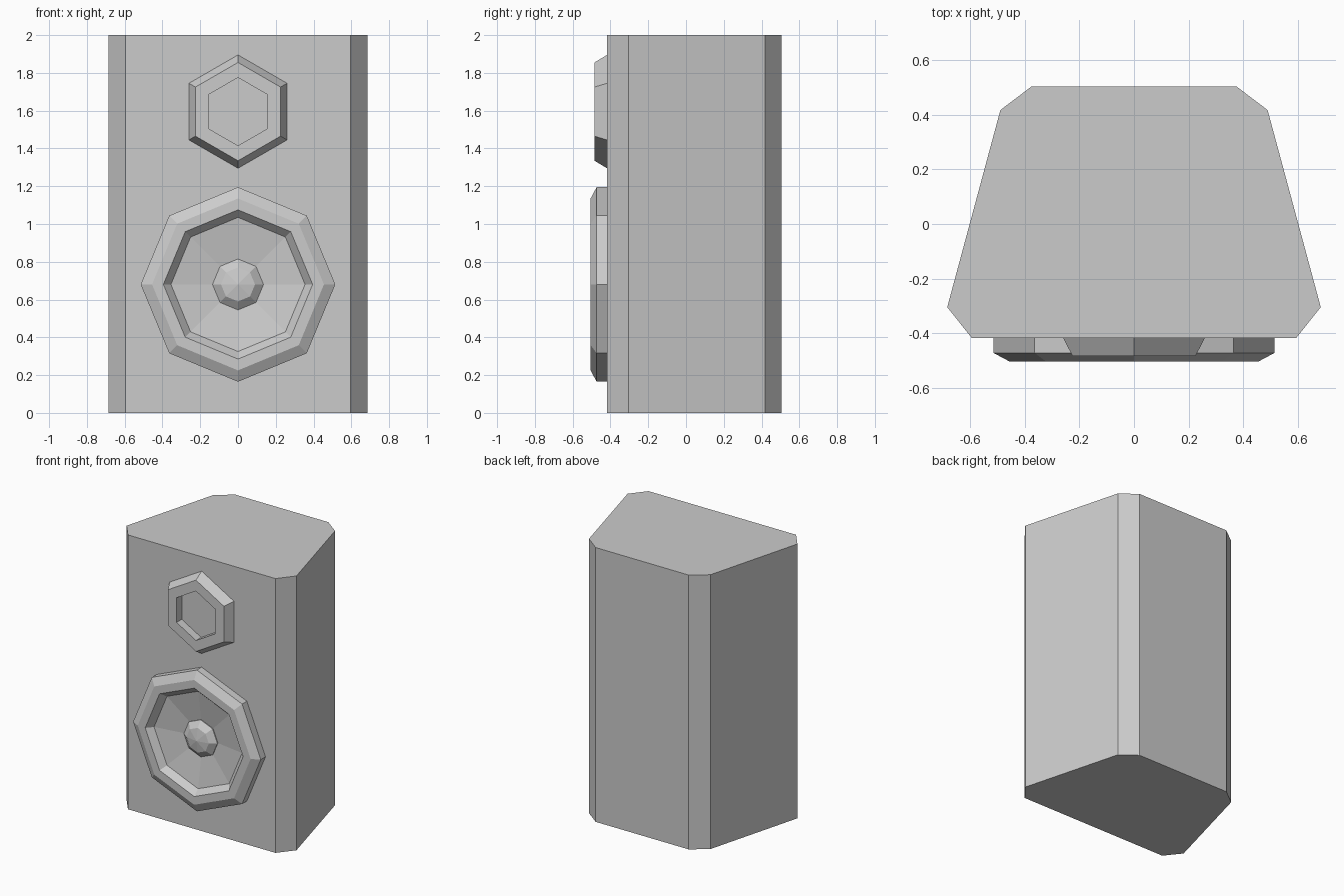
import bpy, bmesh
from math import sin, cos, tau

cube = bpy.data.objects.get("Cube")
if cube:
    bpy.data.objects.remove(cube, do_unlink=True)

# One plain grey for the whole speaker
grey = bpy.data.materials.new("grey")
grey.use_nodes = True
color = (0.6, 0.6, 0.6, 1)
grey.diffuse_color = color
grey.node_tree.nodes["Principled BSDF"].inputs["Base Color"].default_value = color


def finish(name, bm):
    bmesh.ops.recalc_face_normals(bm, faces=bm.faces)
    mesh = bpy.data.meshes.new(name)
    bm.to_mesh(mesh)
    bm.free()
    mesh.materials.append(grey)
    obj = bpy.data.objects.new(name, mesh)
    bpy.context.collection.objects.link(obj)
    return obj


def turned(name, sides, z, profile):
    """Revolve (radius, y) points about a front-facing axis; both ends are closed."""
    bm = bmesh.new()
    rings = []
    for r, y in profile:
        if r == 0:
            rings.append([bm.verts.new((0, y, z))] * sides)
        else:
            rings.append([bm.verts.new((r * sin(tau * i / sides), y, z + r * cos(tau * i / sides)))
                          for i in range(sides)])
    for a, b in zip(rings, rings[1:]):
        for i in range(sides):
            j = (i + 1) % sides
            corners = list(dict.fromkeys((a[i], a[j], b[j], b[i])))
            bm.faces.new(corners)
    for ring in (rings[0], rings[-1]):
        if ring[0] is not ring[1]:
            bm.faces.new(ring)
    return finish(name, bm)


# Cabinet: tapered plan with cut corners, extruded upward
half = [(0.595, -0.418), (0.685, -0.305), (0.49, 0.418), (0.375, 0.505)]
plan = half + [(-x, y) for x, y in reversed(half)]
bm = bmesh.new()
base = bm.faces.new([bm.verts.new((x, y, 0)) for x, y in plan])
top = bmesh.ops.extrude_face_region(bm, geom=[base], use_keep_orig=True)
bmesh.ops.translate(bm, vec=(0, 0, 2),
                    verts=[v for v in top["geom"] if isinstance(v, bmesh.types.BMVert)])
finish("cabinet", bm)

# Tweeter: hexagonal frame with a recessed flat centre
turned("tweeter", 6, 1.595, [(0.3, -0.41), (0.3, -0.418), (0.26, -0.485),
                             (0.18, -0.485), (0.18, -0.425)])

# Woofer: octagonal rim, shallow cone and raised dust cap
turned("woofer", 8, 0.68, [(0.515, -0.41), (0.515, -0.473), (0.455, -0.505), (0.395, -0.505),
                           (0.355, -0.46), (0.11, -0.42)])
turned("dust_cap", 8, 0.68, [(0.135, -0.415), (0.135, -0.43), (0.09, -0.465), (0, -0.48)])
